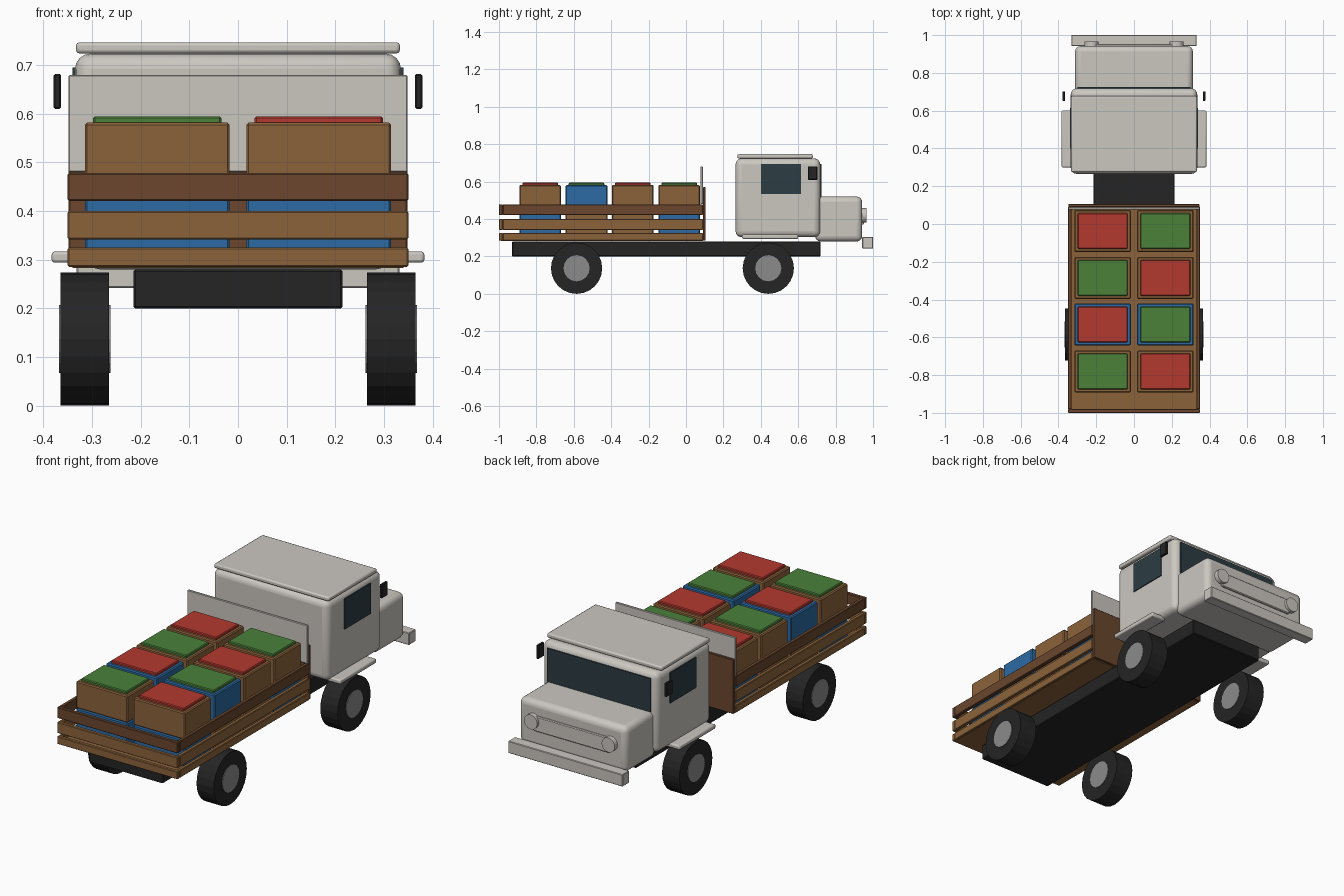
import bpy
import math

cube = bpy.data.objects.get("Cube")
if cube:
    bpy.data.objects.remove(cube, do_unlink=True)


def material(name, rgb):
    m = bpy.data.materials.new(name)
    m.use_nodes = True
    m.diffuse_color = (*rgb, 1)
    m.node_tree.nodes["Principled BSDF"].inputs["Base Color"].default_value = (*rgb, 1)
    return m


body = material("warm_grey_paint", (0.6, 0.57, 0.53))
wood = material("wood", (0.26, 0.124, 0.043))
dark_wood = material("dark_wood", (0.145, 0.062, 0.027))
blue = material("blue_paint", (0.025, 0.145, 0.37))
red = material("red_lid", (0.45, 0.04, 0.028))
green = material("green_lid", (0.07, 0.22, 0.042))
black = material("black_rubber", (0.018, 0.018, 0.018))
steel = material("hub_grey", (0.26, 0.26, 0.26))
glass = material("dark_glass", (0.025, 0.045, 0.055))


def soften(obj, width, segments):
    mod = obj.modifiers.new("Soft edges", "BEVEL")
    mod.width = width
    mod.segments = segments
    mod.limit_method = "ANGLE"
    if segments > 1:
        bpy.ops.object.shade_smooth_by_angle(angle=math.radians(35))


def box(name, x, y, z, mat, bevel=0.0, segments=1):
    """Box from (min, max) ranges on each axis."""
    ranges = (x, y, z)
    bpy.ops.mesh.primitive_cube_add(size=1, location=[(a + b) / 2 for a, b in ranges])
    obj = bpy.context.object
    obj.name = name
    obj.scale = [b - a for a, b in ranges]
    bpy.ops.object.transform_apply(location=False, rotation=False, scale=True)
    obj.data.materials.append(mat)
    if bevel:
        soften(obj, bevel, segments)
    return obj


def disc(name, centre, radius, depth, mat, axis, sides=24):
    rot = (0, math.pi / 2, 0) if axis == "x" else (math.pi / 2, 0, 0)
    bpy.ops.mesh.primitive_cylinder_add(vertices=sides, radius=radius, depth=depth,
                                        location=centre, rotation=rot)
    obj = bpy.context.object
    obj.name = name
    obj.data.materials.append(mat)
    return obj


def span(half):
    return (-half, half)


# Chassis and wheels
box("chassis", span(0.215), (-0.93, 0.72), (0.2, 0.28), black, 0.004)
for side, s in (("left", 1), ("right", -1)):
    for end, y in (("rear", -0.585), ("front", 0.44)):
        disc(f"{end}_{side}_tyre", (s * 0.315, y, 0.137), 0.137, 0.1, black, "x")
        disc(f"{end}_{side}_hub", (s * 0.315, y, 0.137), 0.07, 0.106, steel, "x", 16)

# Cargo bed with slatted sides
box("bed_floor", span(0.34), (-0.99, 0.09), (0.283, 0.303), wood)
for label, z, mat in (("lower", (0.285, 0.325), wood),
                      ("middle", (0.342, 0.4), wood),
                      ("upper", (0.421, 0.478), dark_wood)):
    box(f"{label}_tail_slat", span(0.35), (-1, -0.98), z, mat, 0.003)
    box(f"{label}_left_slat", (0.33, 0.35), (-0.98, 0.09), z, mat, 0.003)
    box(f"{label}_right_slat", (-0.35, -0.33), (-0.98, 0.09), z, mat, 0.003)
box("headboard", span(0.348), (0.09, 0.105), (0.285, 0.57), dark_wood, 0.003)
box("headboard_panel", span(0.348), (0.077, 0.09), (0.48, 0.68), body, 0.002)

# Two layers of crates, with lids in a checker order
for row, y in enumerate((-0.78, -0.532, -0.285, -0.037)):
    for col, x in enumerate((-0.166, 0.166)):
        xs, ys = (x - 0.149, x + 0.149), (y - 0.111, y + 0.111)
        for layer, z in enumerate(((0.303, 0.44), (0.441, 0.582))):
            mat = blue if (row + 2 * layer) % 3 == 0 else wood
            box(f"crate_{row}_{col}_{layer}", xs, ys, z, mat, 0.005)
        box(f"lid_{row}_{col}", (x - 0.132, x + 0.132), (y - 0.095, y + 0.095),
            (0.575, 0.595), red if (row + col) % 2 else green, 0.004)

# Cab, roof and hood
box("cab", span(0.335), (0.265, 0.718), (0.303, 0.724), body, 0.032, 4)
box("roof_panel", span(0.333), (0.275, 0.678), (0.724, 0.747), body, 0.007, 2)
box("hood", span(0.312), (0.69, 0.942), (0.28, 0.52), body, 0.03, 4)
box("bumper", span(0.332), (0.942, 1), (0.242, 0.305), body, 0.003)

# Grille and headlights
box("grille", span(0.22), (0.935, 0.952), (0.37, 0.45), body, 0.004)
for side, s in (("left", 1), ("right", -1)):
    disc(f"{side}_headlight", (s * 0.225, 0.948, 0.42), 0.038, 0.036, body, "y")

# Windows, mirrors and running boards
box("windscreen", span(0.3), (0.715, 0.724), (0.52, 0.695), glass)
for side, s in (("left", 1), ("right", -1)):
    def out(a, b):
        return tuple(sorted((s * a, s * b)))
    box(f"{side}_window", out(0.332, 0.34), (0.4, 0.615), (0.535, 0.695), glass)
    box(f"{side}_mirror", out(0.364, 0.379), (0.652, 0.702), (0.61, 0.682), black, 0.003)
    box(f"{side}_running_board", out(0.3, 0.383), (0.3, 0.6), (0.294, 0.317), body, 0.006, 2)
